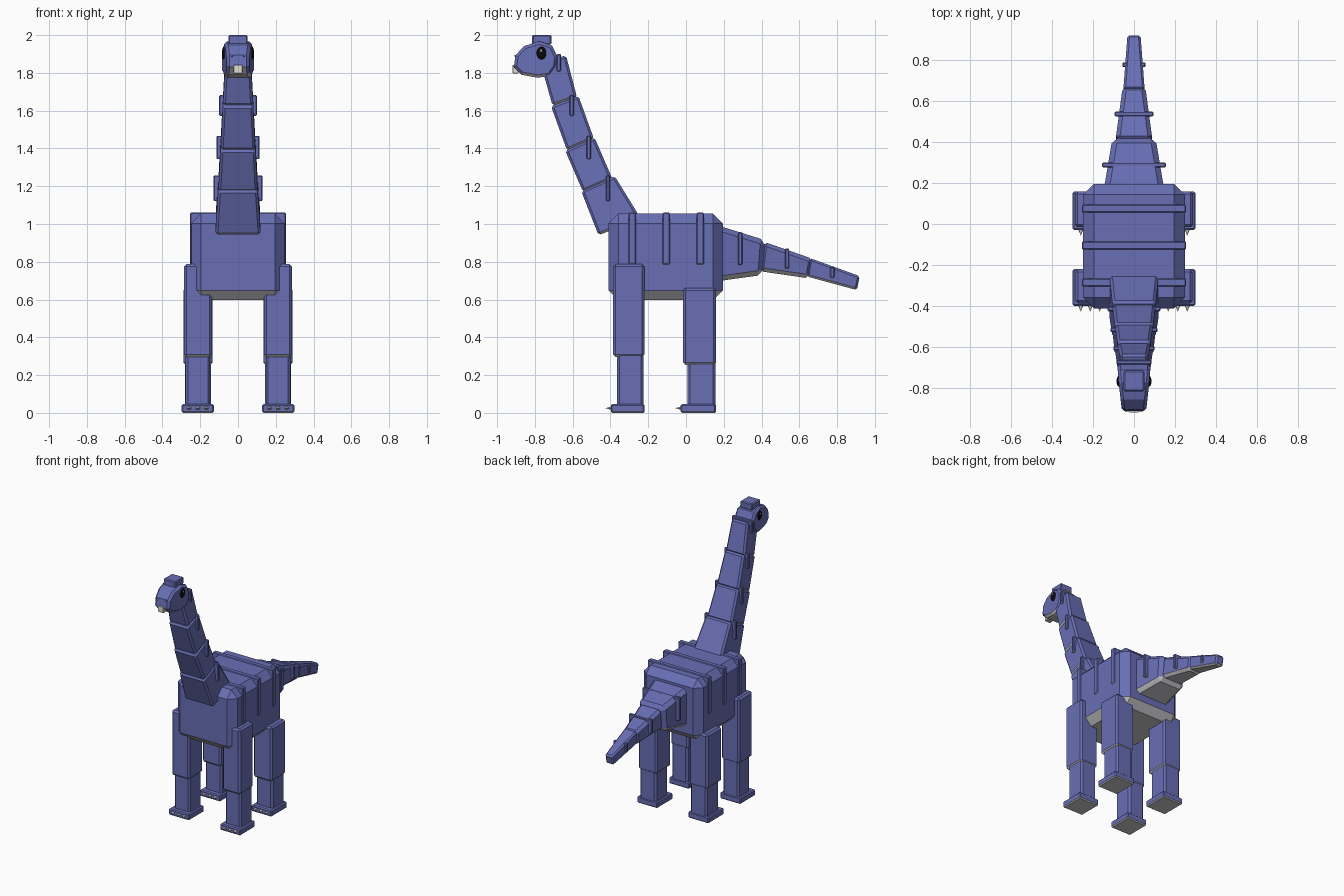
import bpy
import bmesh
import math
from mathutils import Matrix

cube = bpy.data.objects.get("Cube")
if cube:
    bpy.data.objects.remove(cube, do_unlink=True)


def make_material(name, colour):
    material = bpy.data.materials.new(name)
    material.use_nodes = True
    material.diffuse_color = (*colour, 1)
    shader = material.node_tree.nodes["Principled BSDF"]
    shader.inputs["Base Color"].default_value = (*colour, 1)
    return material


HIDE = make_material("slate blue hide", (0.138, 0.157, 0.46))
BELLY = make_material("light grey underside", (0.59, 0.59, 0.62))
IVORY = make_material("ivory", (0.78, 0.74, 0.64))
BLACK = make_material("eye black", (0.003, 0.003, 0.003))
WHITE = make_material("eye highlight", (0.9, 0.9, 0.9))
SKIN = (HIDE, BELLY)


def finish(name, bm, materials=SKIN):
    """Store a mesh; skin faces that look downward take the underside colour."""
    bmesh.ops.recalc_face_normals(bm, faces=bm.faces[:])
    bm.normal_update()
    if len(materials) > 1:
        for face in bm.faces:
            face.material_index = int(face.normal.z < -0.5)
    mesh = bpy.data.meshes.new(name)
    bm.to_mesh(mesh)
    bm.free()
    for material in materials:
        mesh.materials.append(material)
    obj = bpy.data.objects.new(name, mesh)
    bpy.context.collection.objects.link(obj)
    return obj


def chamfer(bm, edges, width):
    bmesh.ops.bevel(bm, geom=edges, offset=width, segments=1,
                    affect='EDGES', clamp_overlap=True)


def box(name, x, y, z, bevel=0.006, materials=SKIN):
    """Chamfered box given as a (low, high) range on each axis."""
    bm = bmesh.new()
    bmesh.ops.create_cube(bm, size=1)
    for vert in bm.verts:
        vert.co = [(lo + hi) / 2 + c * (hi - lo)
                   for c, (lo, hi) in zip(vert.co, (x, y, z))]
    chamfer(bm, bm.edges[:], bevel)
    return finish(name, bm, materials)


def slab(name, outline, half_width, bevel, rim_only=False):
    """Side outline of (y, z) points spread sideways by half_width(index, y)."""
    bm = bmesh.new()
    sides = [[bm.verts.new((side * half_width(i, y), y, z))
              for i, (y, z) in enumerate(outline)] for side in (-1, 1)]
    caps = [bm.faces.new(side) for side in sides]
    count = len(outline)
    for i in range(count):
        j = (i + 1) % count
        bm.faces.new((sides[0][i], sides[0][j], sides[1][j], sides[1][i]))
    edges = {e for cap in caps for e in cap.edges} if rim_only else bm.edges
    chamfer(bm, list(edges), bevel)
    return finish(name, bm)


def segment(name, outline, start, end, bevel):
    """Tapered block: the first two points use start, the last two use end."""
    return slab(name, outline, lambda i, y: start if i < 2 else end, bevel)


def ellipsoid(name, centre, radii, material):
    bm = bmesh.new()
    bmesh.ops.create_uvsphere(
        bm, u_segments=16, v_segments=10, radius=1,
        matrix=Matrix.Translation(centre) @ Matrix.Diagonal((*radii, 1)))
    return finish(name, bm, (material,))


def claw(name, x, y):
    """Flattened cone pointing forward."""
    bm = bmesh.new()
    bmesh.ops.create_cone(
        bm, cap_ends=True, segments=8, radius1=0.014, radius2=0, depth=0.034,
        matrix=Matrix.Translation((x, y, 0.025))
        @ Matrix.Diagonal((1, 1, 0.7, 1)) @ Matrix.Rotation(math.pi / 2, 4, 'X'))
    return finish(name, bm, (IVORY,))


# Body
box("body", (-0.247, 0.247), (-0.41, 0.195), (0.597, 1.055), 0.052)

# Raised bands: half width, y centre, bottom, top, thickness
BANDS = {
    "body": [(0.254, y, 0.785, 1.06, 0.038) for y in (-0.285, -0.105, 0.075)],
    "neck": [(0.13, -0.413, 1.122, 1.257, 0.023),
             (0.114, -0.515, 1.343, 1.467, 0.023),
             (0.1, -0.605, 1.573, 1.682, 0.023),
             (0.085, -0.673, 1.808, 1.9, 0.023)],
    "tail": [(0.155, 0.287, 0.783, 0.957, 0.023),
             (0.095, 0.535, 0.765, 0.87, 0.023),
             (0.056, 0.775, 0.715, 0.772, 0.023)],
}
for part, bands in BANDS.items():
    for number, (half, y, low, high, thick) in enumerate(bands, 1):
        box(f"{part}_band_{number}", (-half, half),
            (y - thick / 2, y + thick / 2), (low, high), 0.005)

# Neck: front-bottom, back-bottom, back-top, front-top outlines
NECK = [
    ([(-0.463, 0.94), (-0.24, 1.03), (-0.378, 1.255), (-0.555, 1.175)], 0.12, 0.105),
    ([(-0.545, 1.17), (-0.39, 1.24), (-0.485, 1.46), (-0.64, 1.39)], 0.104, 0.093),
    ([(-0.63, 1.39), (-0.487, 1.45), (-0.57, 1.68), (-0.715, 1.625)], 0.092, 0.08),
    ([(-0.706, 1.625), (-0.577, 1.67), (-0.635, 1.893), (-0.77, 1.85)], 0.08, 0.068),
]
for number, (outline, start, end) in enumerate(NECK, 1):
    segment(f"neck_segment_{number}", outline, start, end, 0.013)

# Tail: bottom-base, top-base, top-tip, bottom-tip outlines
TAIL = [
    ([(0.15, 0.695), (0.15, 0.998), (0.42, 0.914), (0.405, 0.73)], 0.15, 0.105, 0.026),
    ([(0.39, 0.75), (0.41, 0.907), (0.672, 0.815), (0.652, 0.712)], 0.09, 0.055, 0.02),
    ([(0.64, 0.722), (0.655, 0.82), (0.92, 0.724), (0.905, 0.65)], 0.052, 0.032, 0.011),
]
for number, (outline, start, end, bevel) in enumerate(TAIL, 1):
    segment(f"tail_segment_{number}", outline, start, end, bevel)

# Head with a narrowing snout
HEAD = [(-0.912, 1.83), (-0.902, 1.895), (-0.855, 1.943), (-0.775, 1.967),
        (-0.71, 1.945), (-0.68, 1.885), (-0.688, 1.83), (-0.72, 1.785),
        (-0.785, 1.774), (-0.87, 1.79)]
slab("head", HEAD, lambda i, y: 0.08 + 0.11 * min(0, y + 0.72), 0.015, rim_only=True)
box("crest", (-0.05, 0.05), (-0.814, -0.713), (1.95, 2))
box("front_tooth", (-0.023, 0.023), (-0.918, -0.888), (1.798, 1.842), 0.002, (IVORY,))

# Features on both sides of the face
for side, label in ((1, "left"), (-1, "right")):
    ellipsoid(f"{label}_eye", (side * 0.075, -0.765, 1.905),
              (0.01, 0.026, 0.034), BLACK)
    ellipsoid(f"{label}_eye_highlight", (side * 0.083, -0.767, 1.917),
              (0.003, 0.005, 0.007), WHITE)
    ellipsoid(f"{label}_nostril", (side * 0.032, -0.903, 1.89),
              (0.006, 0.005, 0.006), HIDE)

# Legs: upper, lower and foot ranges as (x, y, z)
LEGS = {
    "front": (((0.137, 0.285), (-0.386, -0.22), (0.297, 0.787)),
              ((0.147, 0.278), (-0.366, -0.224), (0.03, 0.32)),
              ((0.128, 0.298), (-0.398, -0.22), (0, 0.047))),
    "back": (((0.135, 0.288), (-0.015, 0.159), (0.253, 0.662)),
             ((0.143, 0.28), (0.007, 0.155), (0.03, 0.28)),
             ((0.128, 0.298), (-0.028, 0.159), (0, 0.047))),
}
for pair, ranges in LEGS.items():
    for side, label in ((1, "left"), (-1, "right")):
        for part, (x, y, z) in zip(("upper_leg", "lower_leg", "foot"), ranges):
            box(f"{pair}_{label}_{part}", sorted(side * v for v in x), y, z,
                0.007 if part == "foot" else 0.013)
        toe_line = ranges[-1][1][0] - 0.012
        for number in range(3):
            claw(f"{pair}_{label}_claw_{number + 1}",
                 side * (0.167 + number * 0.046), toe_line)
